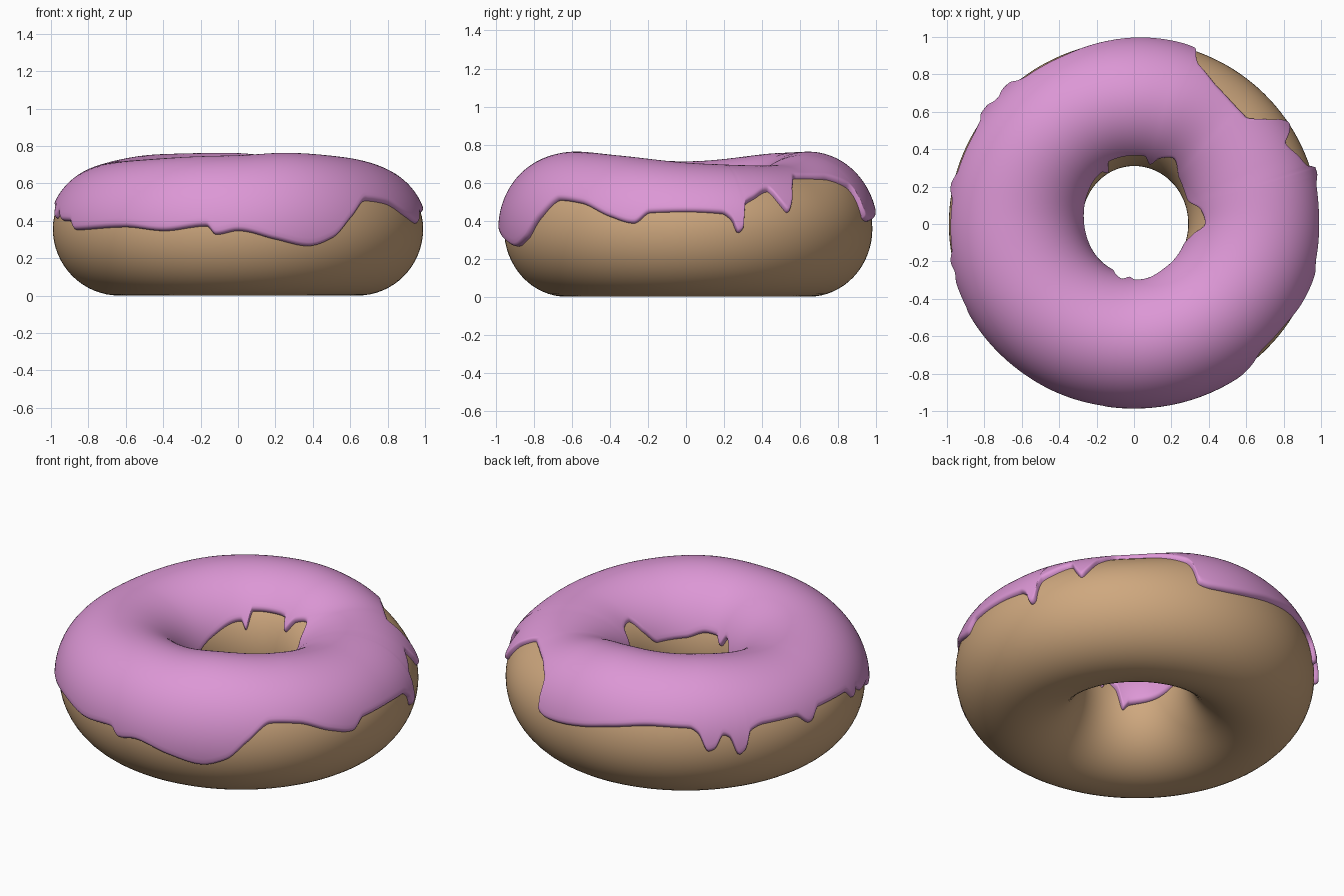
import bpy
import math

if "Cube" in bpy.data.objects:
    bpy.data.objects.remove(bpy.data.objects["Cube"])

ZC = 0.357          # height of the widest line
TAU = 2 * math.pi


def curve(keys):
    """Smooth periodic curve through (degrees, value) pairs, no overshoot."""
    n = len(keys)
    xs = [k[0] for k in keys] + [keys[0][0] + 360]
    ys = [k[1] for k in keys] + [keys[0][1]]
    slopes = [(ys[i + 1] - ys[i]) / (xs[i + 1] - xs[i]) for i in range(n)]
    tang = []
    for i in range(n):
        a, b = slopes[i - 1], slopes[i]
        tang.append(2 * a * b / (a + b) if a * b > 0 else 0.0)
    tang.append(tang[0])

    def value(deg):
        deg = (deg - xs[0]) % 360 + xs[0]
        i = max(k for k in range(n) if xs[k] <= deg)
        w = xs[i + 1] - xs[i]
        t = (deg - xs[i]) / w
        return ((2*t**3 - 3*t*t + 1) * ys[i] + (t**3 - 2*t*t + t) * w * tang[i]
                + (3*t*t - 2*t**3) * ys[i + 1] + (t**3 - t*t) * w * tang[i + 1])
    return value


# ring shape by direction (0 = right, 90 = back, 180 = left, 270 = front)
outer_r = curve([(0, 0.99), (90, 0.98), (180, 0.99), (270, 0.957)])
inner_r = curve([(0, 0.29), (90, 0.31), (180, 0.28), (270, 0.30)])
top_z = curve([(0, 0.685), (25, 0.665), (48, 0.67), (75, 0.72), (95, 0.735),
               (130, 0.73), (180, 0.69), (215, 0.70), (250, 0.715),
               (270, 0.72), (295, 0.735), (325, 0.72)])
thick = curve([(0, 0.02), (20, 0.028), (45, 0.022), (90, 0.028),
               (180, 0.022), (270, 0.03)])

# icing hem height on the outside
hem_out = curve([
    (0, .445), (11, .435), (14, .40), (15.8, .335), (17.2, .345), (18.5, .475),
    (22, .51), (28, .55), (31, .48), (33, .44), (35, .48), (38, .56), (44, .62),
    (58, .615), (68, .57), (69.5, .53), (71, .41), (75, .395), (80, .40),
    (90, .425), (100, .46), (115, .495), (126, .49), (129, .46), (132, .36),
    (134, .37), (137, .445), (139, .43), (142, .325), (144, .35), (146, .45),
    (151, .475), (163, .47), (168, .415), (173, .475), (188, .465), (192, .41),
    (195, .44), (199, .40), (206, .395), (209, .35), (232, .365), (246, .345),
    (260, .37), (263, .325), (270, .345), (282, .30), (293, .265), (301, .305),
    (308, .41), (316, .505), (325, .49), (336, .42), (344, .385), (349, .44)])
# icing hem height inside the hole
hem_in = curve([
    (0, .58), (12, .56), (25, .49), (45, .52), (60, .60), (69, .58), (75, .52),
    (81, .58), (88, .585), (112, .58), (117, .485), (122, .53), (152, .47),
    (182, .40), (205, .36), (235, .34), (242, .31), (250, .44), (258, .48),
    (265, .43), (271, .475), (283, .48), (306, .445), (336, .44), (350, .51)])


def ring_point(deg, phi, lift):
    """Point on the ring; phi is 0 outside, 90 degrees on top."""
    ro, ri = outer_r(deg), inner_r(deg)
    a = (ro - ri) / 2
    b = top_z(deg) - ZC if math.sin(phi) > 0 else ZC
    nr, nz = math.cos(phi) / a, math.sin(phi) / b
    length = math.hypot(nr, nz)
    r = (ro + ri) / 2 + a * math.cos(phi) + lift * nr / length
    z = ZC + b * math.sin(phi) + lift * nz / length
    t = math.radians(deg)
    return (r * math.cos(t), r * math.sin(t), z)


def hem_angle(deg, z):
    b = top_z(deg) - ZC if z > ZC else ZC
    return math.asin(max(-0.95, min(0.95, (z - ZC) / b)))


def ring_object(name, columns, closed, mat):
    """Loft a list of point columns around the ring."""
    n, m = len(columns), len(columns[0])
    verts = [p for col in columns for p in col]
    faces = []
    for i in range(n):
        k = (i + 1) % n
        for j in range(m if closed else m - 1):
            l = (j + 1) % m
            faces.append((i*m + j, k*m + j, k*m + l, i*m + l))
    mesh = bpy.data.meshes.new(name)
    mesh.from_pydata(verts, [], faces)
    mesh.materials.append(mat)
    for p in mesh.polygons:
        p.use_smooth = True
    ob = bpy.data.objects.new(name, mesh)
    bpy.context.collection.objects.link(ob)
    return ob


def material(name, rgb):
    m = bpy.data.materials.new(name)
    m.diffuse_color = (*rgb, 1)
    m.use_nodes = True
    m.node_tree.nodes["Principled BSDF"].inputs["Base Color"].default_value = m.diffuse_color
    return m


dough_mat = material("baked_dough", (0.62, 0.39, 0.21))
icing_mat = material("pink_icing", (0.72, 0.31, 0.67))

# dough ring
N, M = 144, 64
ring_object("dough", [[ring_point(360 * i / N, TAU * j / M, 0) for j in range(M)]
                      for i in range(N)], True, dough_mat)

# icing: thin coat with a rounded, dripping hem
N, M = 600, 48
HEM = 0.07          # angle over which the hem rounds off
hem_steps = [0, 0.03, 0.12, 0.3, 0.6]
columns = []
for i in range(N):
    deg = 360 * i / N
    p0 = hem_angle(deg, hem_out(deg))
    p1 = math.pi - hem_angle(deg, hem_in(deg))
    phis = [p0 + HEM * s for s in hem_steps]
    phis += [p0 + HEM + (p1 - p0 - 2 * HEM) * j / M for j in range(M + 1)]
    phis += [p1 - HEM * s for s in reversed(hem_steps)]
    col = []
    for p in phis:
        d = min(1, min(p - p0, p1 - p) / HEM)
        lift = -0.004 + (thick(deg) + 0.004) * math.sqrt(max(0, 1 - (1 - d) ** 2))
        col.append(ring_point(deg, p, lift))
    columns.append(col)
ring_object("icing", columns, False, icing_mat)
